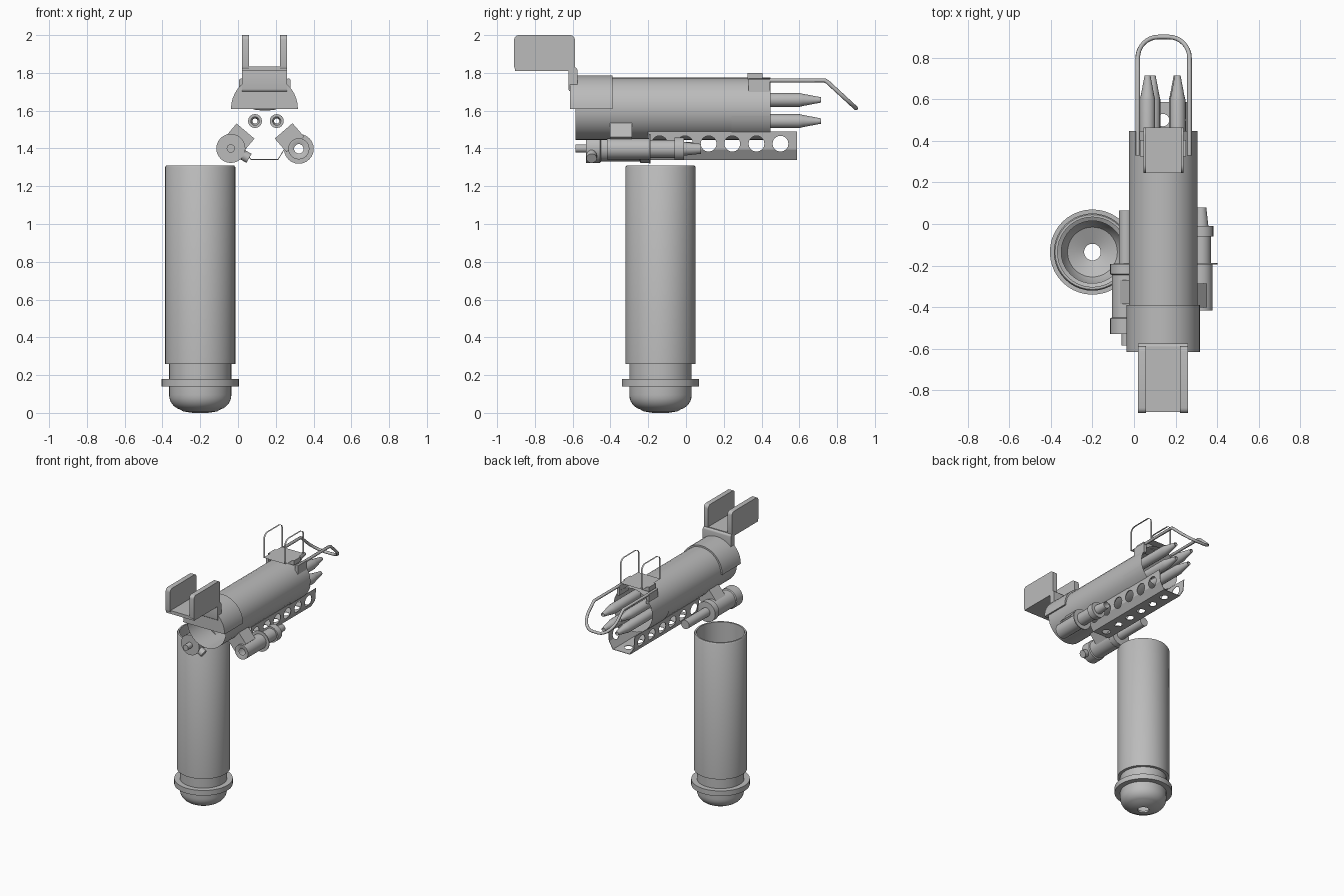
import bpy, bmesh, math
from mathutils import Matrix, Vector

if "Cube" in bpy.data.objects:
    bpy.data.objects.remove(bpy.data.objects["Cube"])

grey = bpy.data.materials.new("plain grey")
grey.use_nodes = True
grey.diffuse_color = (0.5, 0.5, 0.5, 1)
grey.node_tree.nodes["Principled BSDF"].inputs["Base Color"].default_value = (0.5, 0.5, 0.5, 1)

CX, CZ, R = 0.14, 1.61, 0.165     # main tube axis and radius


def finish(name, bm, smooth=True):
    bmesh.ops.recalc_face_normals(bm, faces=bm.faces)
    mesh = bpy.data.meshes.new(name)
    bm.to_mesh(mesh)
    bm.free()
    ob = bpy.data.objects.new(name, mesh)
    bpy.context.collection.objects.link(ob)
    mesh.materials.append(grey)
    bpy.ops.object.select_all(action="DESELECT")
    ob.select_set(True)
    bpy.context.view_layer.objects.active = ob
    if smooth:
        bpy.ops.object.shade_smooth_by_angle(angle=math.radians(35))
    return ob


def lathe(name, profile, place, axis="Z", sides=32, closed=False):
    """Revolve (radius, height) points about an axis through place."""
    bm = bmesh.new()
    rings = []
    for r, h in profile:
        ring = []
        for i in range(sides):
            a = math.tau * i / sides
            c, s = r * math.cos(a), r * math.sin(a)
            p = (c, s, h) if axis == "Z" else (c, h, s)
            ring.append(bm.verts.new(Vector(p) + Vector(place)))
        rings.append(ring)
    pairs = list(zip(rings, rings[1:])) + ([(rings[-1], rings[0])] if closed else [])
    for a, b in pairs:
        for i in range(sides):
            j = (i + 1) % sides
            bm.faces.new((a[i], a[j], b[j], b[i]))
    return finish(name, bm)


def box(name, lo, hi, matrix=None, bevel=0):
    bm = bmesh.new()
    lo, hi = Vector(lo), Vector(hi)
    bmesh.ops.create_cube(bm, size=1, matrix=Matrix.Translation((lo + hi) / 2) @ Matrix.Diagonal((hi - lo).to_4d()))
    if bevel:      # round the corners seen from the side
        edges = [e for e in bm.edges if abs(e.verts[0].co.x - e.verts[1].co.x) > 0.001]
        bmesh.ops.bevel(bm, geom=edges, offset=bevel, segments=4, profile=0.5, affect="EDGES")
    if matrix:
        bm.transform(matrix)
    return finish(name, bm, bool(bevel))


def sweep(bm, points, direction):
    """Extrude an open line of points into a sheet."""
    d = Vector(direction)
    a = [bm.verts.new(p) for p in points]
    b = [bm.verts.new(Vector(p) + d) for p in points]
    for i in range(len(a) - 1):
        bm.faces.new((a[i], a[i + 1], b[i + 1], b[i]))


def arc(cx, cy, r, start, end, n=6):
    return [(cx + r * math.cos(math.radians(start + (end - start) * i / n)),
             cy + r * math.sin(math.radians(start + (end - start) * i / n))) for i in range(n + 1)]


# Canister, open at the top, with a drain hole in its domed base
dome = [(0.04, 0.0), (0.09, 0.008)] + arc(0.085, 0.095, 0.08, -75, 0)
outer = dome + [(0.165, 0.14), (0.205, 0.14), (0.205, 0.18), (0.165, 0.18),
                (0.165, 0.26), (0.186, 0.26), (0.186, 1.30), (0.18, 1.31)]
inner = [(0.168, 1.31), (0.168, 0.27), (0.15, 0.26), (0.15, 0.10), (0.12, 0.05), (0.04, 0.015)]
lathe("canister", outer + inner, (-0.2, -0.135, 0), closed=True, sides=40)

# Main tube
lathe("main_tube", [(R, -0.585), (R, 0.447)], (CX, 0, CZ), "Y", sides=32)

# Half-round saddle over the front of the tube
bm = bmesh.new()
half = [bm.verts.new((x, -0.615, z)) for x, z in arc(CX, CZ, R + 0.012, 0, 180, 20)]
face = bm.faces.new(half)
ext = bmesh.ops.extrude_face_region(bm, geom=[face])["geom"]
bmesh.ops.translate(bm, vec=(0, 0.225, 0), verts=[v for v in ext if isinstance(v, bmesh.types.BMVert)])
finish("saddle", bm)

# Forked rest on the front
box("rest_neck", (0.02, -0.622, 1.70), (0.26, -0.575, 1.83), bevel=0.015)
box("rest_floor", (0.02, -0.905, 1.81), (0.26, -0.59, 1.835))
for side, x in (("right", 0.02), ("left", 0.222)):
    box(f"rest_{side}_cheek", (x, -0.91, 1.81), (x + 0.038, -0.588, 2.0), bevel=0.025)

# Rear sight: base block, thin plate and two ribbon hoops
box("sight_base", (0.03, 0.325, 1.765), (0.25, 0.405, 1.80))
bm = bmesh.new()
sweep(bm, [(0.045, 0.245, 1.80), (0.238, 0.245, 1.80)], (0, 0.22, 0))
finish("sight_plate", bm)
bm = bmesh.new()
hoop = [(0.245, 1.80)] + arc(0.285, 1.945, 0.04, 180, 90) + arc(0.425, 1.945, 0.04, 90, 0) + [(0.465, 1.80)]
for x in (0.045, 0.225):
    sweep(bm, [(x, y, z) for y, z in hoop], (0.013, 0, 0))
finish("sight_hoops", bm)

# Bent wire guard at the back
def drop(x, y):
    return (x, y, 1.76 - max(0, y - 0.74) * 0.92)

flat = [(0.018, 0.33), (0.018, 0.735), (0.018, 0.75)] + arc(0.118, 0.80, 0.10, 180, 90, 8)
flat += [(2 * CX + 0.005 - x, y) for x, y in reversed(flat)]
curve = bpy.data.curves.new("wire_guard", "CURVE")
curve.dimensions = "3D"
curve.bevel_depth = 0.011
curve.bevel_resolution = 2
curve.use_fill_caps = True
spline = curve.splines.new("POLY")
spline.points.add(len(flat) - 1)
for point, (x, y) in zip(spline.points, flat):
    point.co = (*drop(x, y), 1)
curve.materials.append(grey)
guard = bpy.data.objects.new("wire_guard", curve)
bpy.context.collection.objects.link(guard)
for side, x in (("right", 0.006), ("left", 0.257)):
    box(f"guard_{side}_clip", (x, 0.33, 1.69), (x + 0.022, 0.445, 1.765))

# Four tapered barrels inside the tube
barrel = [(0.022, 0.30), (0.037, 0.30), (0.037, 0.60), (0.032, 0.62), (0.014, 0.715)]
for i, (x, z) in enumerate(((0.065, 1.657), (0.21, 1.657), (0.09, 1.545), (0.205, 1.545))):
    lathe(f"barrel_{i + 1}", barrel, (x, 0, z), "Y", sides=16)

# Folded sheet under the tube, with a raised flap on each side
right = [(0.255, 1.49), (0.247, 1.395), (0.213, 1.34)]
section = right + [(2 * CX - x, z) for x, z in reversed(right)]
bm = bmesh.new()
sweep(bm, [(x, -0.2, z) for x, z in section], (0, 0.787, 0))
tray = finish("vented_tray", bm, False)
solid = tray.modifiers.new("thickness", "SOLIDIFY")
solid.thickness = 0.004
bpy.ops.object.modifier_apply(modifier=solid.name)
bm = bmesh.new()
for y in (-0.14, -0.005, 0.12, 0.245, 0.373, 0.5):
    for r, place, turn in ((0.042, (CX, y, 1.425), "Y"), (0.03, (CX, y, 1.34), "Z")):
        bmesh.ops.create_cone(bm, cap_ends=True, segments=16, radius1=r, radius2=r,
                              depth=0.5 if turn == "Y" else 0.04,
                              matrix=Matrix.Translation(place) @ Matrix.Rotation(math.pi / 2 if turn == "Y" else 0, 4, "Y"))
cutter = finish("hole_cutter", bm, False)
cutter.hide_render = True
bpy.context.view_layer.objects.active = tray
cut = tray.modifiers.new("holes", "BOOLEAN")
cut.object = cutter
cut.solver = "EXACT"
bpy.ops.object.modifier_apply(modifier=cut.name)
bpy.data.objects.remove(cutter)

bm = bmesh.new()
for start, end in ((-47, -13), (-133, -167)):
    sweep(bm, [(x, 0.24, z) for x, z in arc(CX, CZ, R + 0.004, start, end)], (0, 0.207, 0))
finish("tray_flaps", bm)

# Side devices: a hollow lamp and a stepped sight
lamp = [(0.025, -0.41), (0.045, -0.417), (0.056, -0.417), (0.056, -0.195), (0.079, -0.195), (0.079, -0.188),
        (0.048, -0.188), (0.048, -0.06), (0.06, -0.06), (0.06, -0.01), (0.036, -0.01), (0.026, 0.08)]
lathe("left_lamp", lamp, (0.322, 0, 1.398), "Y", sides=24)
scope = [(0.001, -0.585), (0.022, -0.585), (0.022, -0.53), (0.077, -0.53), (0.077, -0.455), (0.069, -0.45),
         (0.069, -0.245), (0.077, -0.24), (0.077, -0.192), (0.034, -0.19), (0.034, 0.065), (0.001, 0.065)]
lathe("right_scope", scope, (-0.038, 0, 1.40), "Y", sides=24)
bm = bmesh.new()
bmesh.ops.create_cone(bm, cap_ends=True, segments=14, radius1=0.028, radius2=0.028, depth=0.07,
                      matrix=Matrix.Translation((0.028, -0.5, 1.365)) @ Matrix.Rotation(math.radians(120), 4, "Y"))
finish("scope_knob", bm)

# Slanted brackets joining the devices to the tube
for name, x, y in (("left_bracket", 0.322, -0.402), ("right_bracket", -0.038, -0.385)):
    angle = math.atan2(x - CX, CZ - 1.40)
    turn = Matrix.Translation((CX, 0, CZ)) @ Matrix.Rotation(-angle, 4, "Y")
    box(name, (-0.062, y, -0.25), (0.062, y + 0.115, -0.155), turn)
